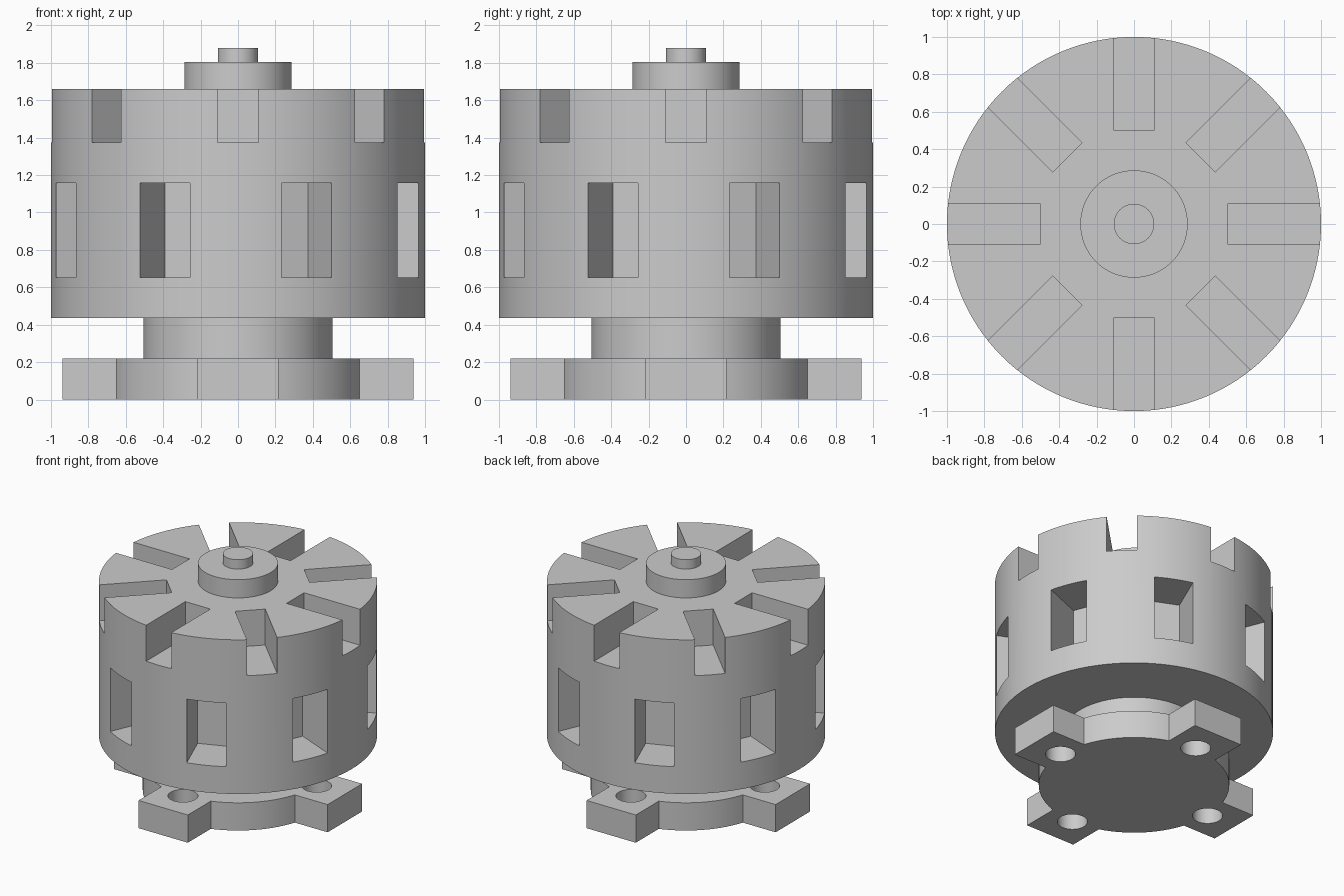
import bpy
import bmesh
from math import radians, asin, sin, cos
from mathutils import Matrix, Vector

cube = bpy.data.objects.get("Cube")
if cube:
    bpy.data.objects.remove(cube, do_unlink=True)

grey = bpy.data.materials.new("plain grey")
grey.use_nodes = True
COLOUR = (0.6, 0.6, 0.6, 1)
grey.diffuse_color = COLOUR
grey.node_tree.nodes["Principled BSDF"].inputs["Base Color"].default_value = COLOUR


def make_object(name, bm):
    bmesh.ops.recalc_face_normals(bm, faces=bm.faces)
    mesh = bpy.data.meshes.new(name)
    bm.to_mesh(mesh)
    bm.free()
    mesh.materials.append(grey)
    obj = bpy.data.objects.new(name, mesh)
    bpy.context.collection.objects.link(obj)
    return obj


def add_cylinder(bm, radius, low, high, x=0, y=0, sides=128):
    bmesh.ops.create_cone(bm, cap_ends=True, segments=sides,
                          radius1=radius, radius2=radius, depth=high - low,
                          matrix=Matrix.Translation((x, y, (low + high) / 2)))


def add_radial_box(bm, angle, inner, outer, width, low, high):
    centre = Vector(((inner + outer) / 2, 0, (low + high) / 2))
    size = Vector((outer - inner, width, high - low))
    bmesh.ops.create_cube(bm, size=1, matrix=Matrix.Rotation(angle, 4, "Z")
                          @ Matrix.LocRotScale(centre, None, size))


def cylinder(name, radius, low, high):
    bm = bmesh.new()
    add_cylinder(bm, radius, low, high)
    return make_object(name, bm)


def select_only(obj):
    bpy.ops.object.select_all(action="DESELECT")
    obj.select_set(True)
    bpy.context.view_layer.objects.active = obj


def cut(obj, bm):
    cutter = make_object("cutter", bm)
    cutter.hide_render = True
    mod = obj.modifiers.new("cut", "BOOLEAN")
    mod.operation = "DIFFERENCE"
    mod.solver = "EXACT"
    mod.object = cutter
    select_only(obj)
    bpy.ops.object.modifier_apply(modifier=mod.name)
    bpy.data.objects.remove(cutter, do_unlink=True)


# Drum with open slots round the top rim and pockets round the side
drum = cylinder("drum", 1.0, 0.437, 1.66)
bm = bmesh.new()
for i in range(8):
    add_radial_box(bm, radians(45 * i), 0.503, 1.2, 0.22, 1.375, 1.8)
    add_radial_box(bm, radians(45 * i + 21.75), 0.65, 1.2, 0.29, 0.652, 1.157)
cut(drum, bm)

# Mounting plate: a round disc with four square lugs, drilled through
DISC, REACH, HALF, THICK = 0.685, 0.938, 0.216, 0.22
ARC_STEPS = 20
start = asin(HALF / DISC)
bm = bmesh.new()
outline = []
for i in range(4):
    turn = Matrix.Rotation(radians(90 * i), 3, "Z")
    points = [Vector((REACH, -HALF, 0)), Vector((REACH, HALF, 0))]
    for s in range(ARC_STEPS + 1):
        a = start + (radians(90) - 2 * start) * s / ARC_STEPS
        points.append(Vector((DISC * cos(a), DISC * sin(a), 0)))
    outline += [bm.verts.new(turn @ p) for p in points]
face = bm.faces.new(outline)
top = bmesh.ops.extrude_face_region(bm, geom=[face])["geom"]
bmesh.ops.translate(bm, vec=(0, 0, THICK),
                    verts=[v for v in top if isinstance(v, bmesh.types.BMVert)])
plate = make_object("mounting_plate", bm)
bm = bmesh.new()
for i in range(4):
    a = radians(90 * i)
    add_cylinder(bm, 0.108, -0.1, 0.4, 0.69 * cos(a), 0.69 * sin(a), 48)
cut(plate, bm)

# Neck below the drum, boss and shaft on top
neck = cylinder("neck", 0.505, 0.2, 0.46)
boss = cylinder("top_boss", 0.287, 1.64, 1.805)
shaft = cylinder("shaft_tip", 0.108, 1.78, 1.88)

for obj in (drum, plate, neck, boss, shaft):
    select_only(obj)
    bpy.ops.object.shade_smooth_by_angle(angle=radians(20))
